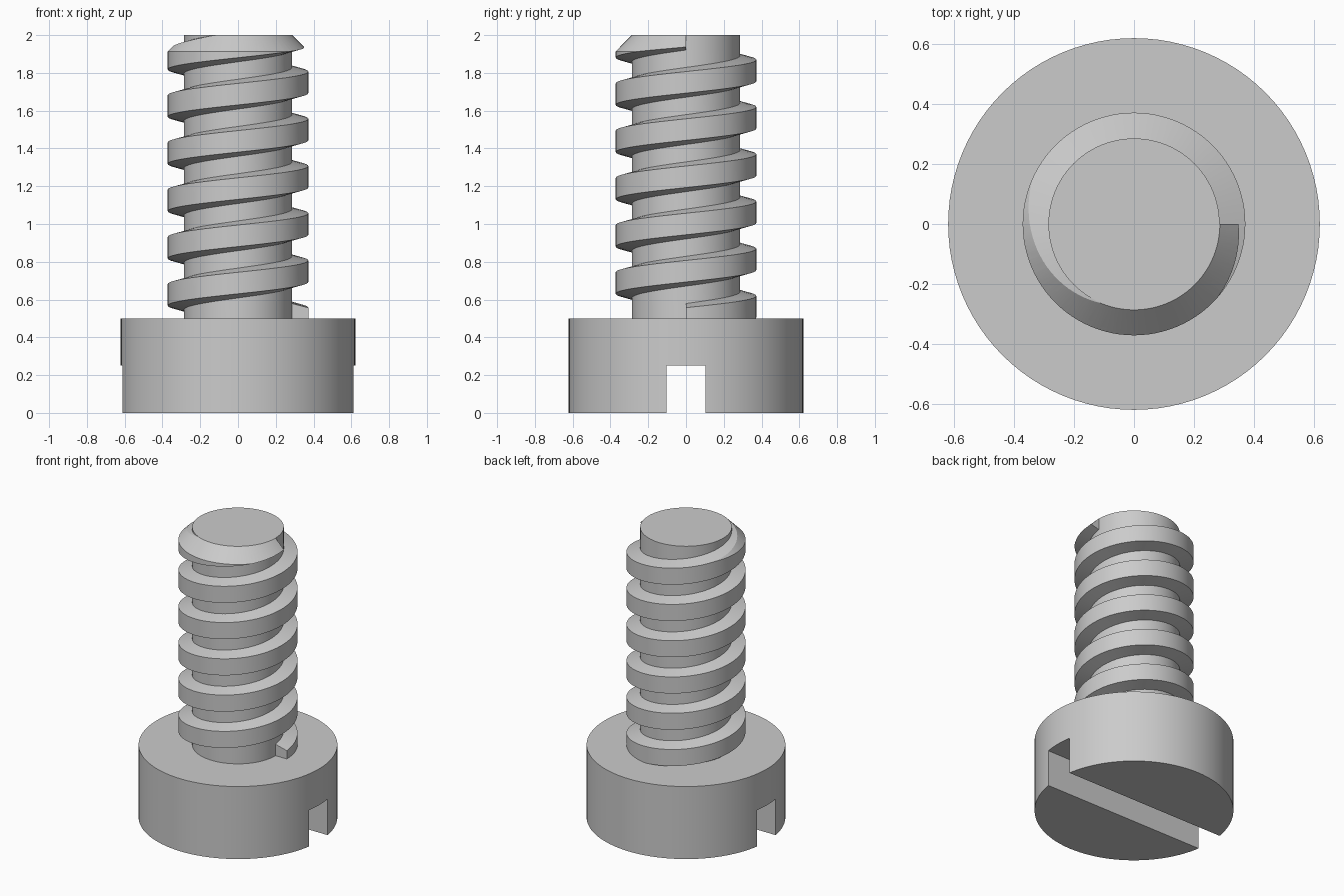
import bpy
import bmesh
from math import cos, sin, pi, radians

cube = bpy.data.objects.get("Cube")
if cube:
    bpy.data.objects.remove(cube, do_unlink=True)

SEGMENTS = 96
HEAD_R, HEAD_H = 0.621, 0.5
SHAFT_R, THREAD_R = 0.286, 0.372
PITCH, TURNS, TOP = 0.25, 6, 2.0
SLOT_W, SLOT_D = 0.205, 0.25

steel = bpy.data.materials.new("grey steel")
steel.use_nodes = True
steel.diffuse_color = (0.6, 0.6, 0.6, 1)
steel.node_tree.nodes["Principled BSDF"].inputs["Base Color"].default_value = (0.6, 0.6, 0.6, 1)


def make_object(name, bm):
    bmesh.ops.recalc_face_normals(bm, faces=bm.faces)
    mesh = bpy.data.meshes.new(name)
    bm.to_mesh(mesh)
    bm.free()
    mesh.materials.append(steel)
    obj = bpy.data.objects.new(name, mesh)
    bpy.context.collection.objects.link(obj)
    return obj


def turned(name, profile):
    """Solid of revolution from (radius, height) points, capped at both ends."""
    bm = bmesh.new()
    rings = [[bm.verts.new((r * cos(2 * pi * i / SEGMENTS), r * sin(2 * pi * i / SEGMENTS), z))
              for i in range(SEGMENTS)] for r, z in profile]
    for low, high in zip(rings, rings[1:]):
        for i in range(SEGMENTS):
            j = (i + 1) % SEGMENTS
            bm.faces.new((low[i], low[j], high[j], high[i]))
    bm.faces.new(rings[0][::-1])
    bm.faces.new(rings[-1])
    return make_object(name, bm)


def helix(name, section):
    """Sweep a closed (radius, height) section along the thread."""
    bm = bmesh.new()
    rings = []
    for i in range(SEGMENTS * TURNS + 1):
        turn = i / SEGMENTS
        a = 2 * pi * turn
        rings.append([bm.verts.new((r * cos(a), r * sin(a), HEAD_H + z + PITCH * turn))
                      for r, z in section])
    n = len(section)
    for a, b in zip(rings, rings[1:]):
        for k in range(n):
            m = (k + 1) % n
            bm.faces.new((a[k], a[m], b[m], b[k]))
    bm.faces.new(rings[0][::-1])
    bm.faces.new(rings[-1])
    return make_object(name, bm)


def boolean(obj, tool, operation):
    mod = obj.modifiers.new(operation.lower(), 'BOOLEAN')
    mod.operation = operation
    mod.solver = 'EXACT'
    mod.object = tool
    bpy.context.view_layer.objects.active = obj
    bpy.ops.object.modifier_apply(modifier=mod.name)
    bpy.data.objects.remove(tool, do_unlink=True)


def smooth(obj):
    bpy.ops.object.select_all(action='DESELECT')
    obj.select_set(True)
    bpy.context.view_layer.objects.active = obj
    bpy.ops.object.shade_smooth_by_angle(angle=radians(15))


# Round head with a driver slot across its underside
head = turned("screw_head", [(HEAD_R, 0), (HEAD_R, HEAD_H)])
bm = bmesh.new()
bmesh.ops.create_cube(bm, size=1)
bmesh.ops.scale(bm, vec=(2, SLOT_W, 2 * SLOT_D), verts=bm.verts)
boolean(head, make_object("slot_cutter", bm), 'DIFFERENCE')
smooth(head)

# Shaft with one continuous right-handed thread
shaft = turned("threaded_shaft", [(SHAFT_R, 0.4), (SHAFT_R, TOP + 0.15)])
thread = helix("thread", [(0.25, -0.088), (THREAD_R, -0.057), (THREAD_R, 0.057), (0.25, 0.088)])
boolean(shaft, thread, 'UNION')

# Trim to length, with a chamfered tip
chamfer = 0.12
envelope = turned("tip_envelope", [(0.45, 0.45), (0.45, TOP - 0.45 + SHAFT_R),
                                   (SHAFT_R + chamfer, TOP - chamfer),
                                   (SHAFT_R + 0.001, TOP)])
boolean(shaft, envelope, 'INTERSECT')
smooth(shaft)
